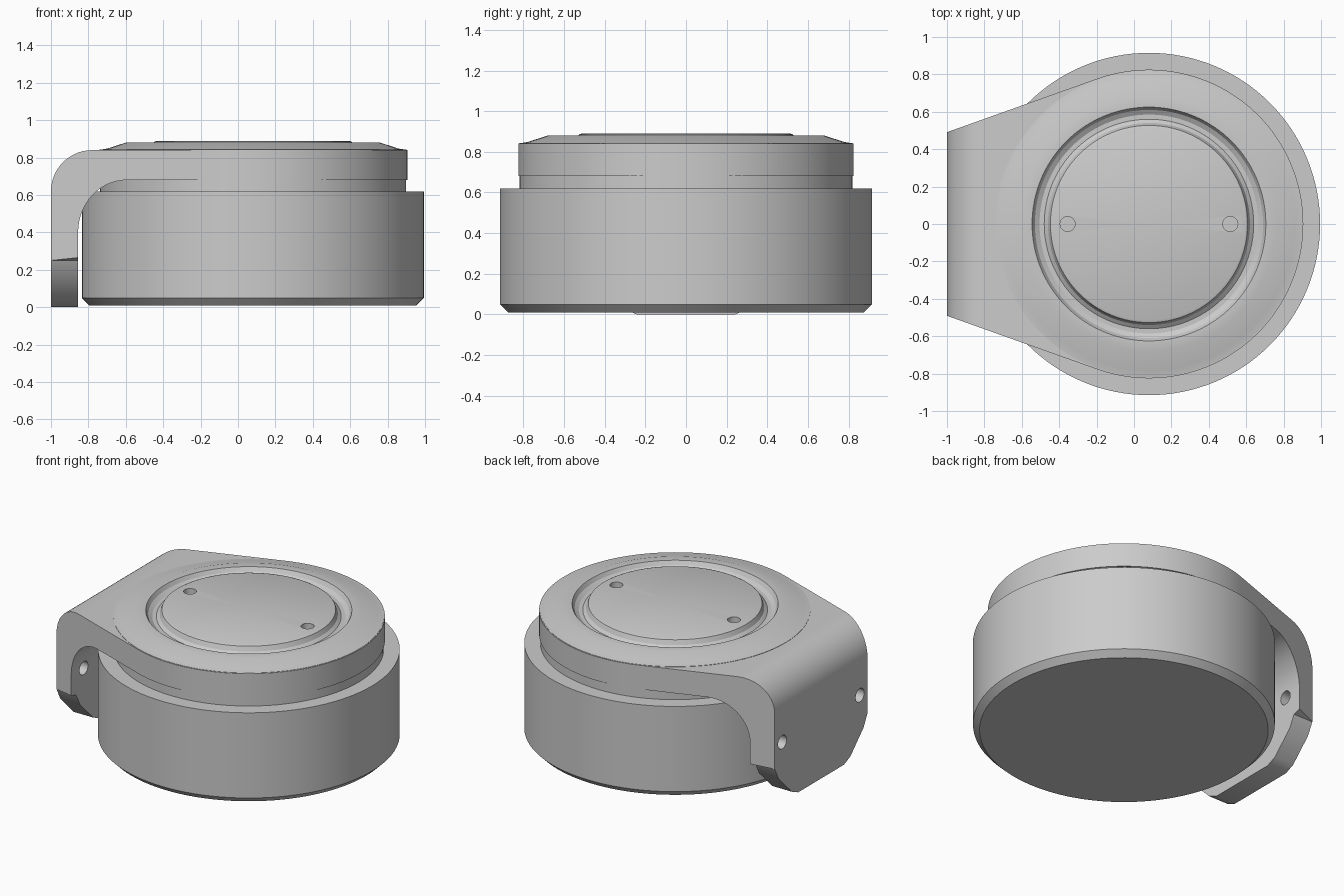
import bpy, bmesh, math
from mathutils import Vector, Matrix

if "Cube" in bpy.data.objects:
    bpy.data.objects.remove(bpy.data.objects["Cube"])

CX = 0.08   # axis of the round parts
SEG = 128


def finish(name, bm):
    bmesh.ops.recalc_face_normals(bm, faces=bm.faces)
    mesh = bpy.data.meshes.new(name)
    bm.to_mesh(mesh)
    bm.free()
    ob = bpy.data.objects.new(name, mesh)
    bpy.context.collection.objects.link(ob)
    return ob


def select(ob):
    bpy.ops.object.select_all(action="DESELECT")
    ob.select_set(True)
    bpy.context.view_layer.objects.active = ob


def smooth(ob):
    select(ob)
    bpy.ops.object.shade_smooth_by_angle(angle=math.radians(28))


def lathe(name, profile):
    """Revolve (radius, z) points around the main axis."""
    bm = bmesh.new()
    verts = [bm.verts.new((r, 0, z)) for r, z in profile]
    edges = [bm.edges.new(pair) for pair in zip(verts, verts[1:])]
    bmesh.ops.spin(bm, geom=verts + edges, cent=(0, 0, 0), axis=(0, 0, 1),
                   angle=math.tau, steps=SEG)
    bmesh.ops.remove_doubles(bm, verts=bm.verts, dist=1e-4)
    bmesh.ops.translate(bm, verts=bm.verts, vec=(CX, 0, 0))
    return finish(name, bm)


def prism(name, points, direction):
    """Extrude a closed outline along a direction."""
    bm = bmesh.new()
    face = bm.faces.new([bm.verts.new(p) for p in points])
    out = bmesh.ops.extrude_face_region(bm, geom=[face])
    moved = [v for v in out["geom"] if isinstance(v, bmesh.types.BMVert)]
    bmesh.ops.translate(bm, verts=moved, vec=direction)
    return finish(name, bm)


def arc(cx, cy, rx, ry, start, end, n):
    angles = [math.radians(start + (end - start) * i / n) for i in range(n + 1)]
    return [(cx + rx * math.cos(a), cy + ry * math.sin(a)) for a in angles]


def boolean(ob, cutter, operation):
    mod = ob.modifiers.new("cut", "BOOLEAN")
    mod.operation, mod.object, mod.solver = operation, cutter, "EXACT"
    select(ob)
    bpy.ops.object.modifier_apply(modifier=mod.name)
    bpy.data.objects.remove(cutter)


def drill(ob, centre, radius, depth, axis):
    bm = bmesh.new()
    turn = Vector((0, 0, 1)).rotation_difference(Vector(axis)).to_matrix().to_4x4()
    bmesh.ops.create_cone(bm, cap_ends=True, segments=24, radius1=radius,
                          radius2=radius, depth=depth,
                          matrix=Matrix.Translation(centre) @ turn)
    boolean(ob, finish("drill", bm), "DIFFERENCE")


# Round housing with a chamfered base
body = lathe("housing", [(0, 0.01), (0.875, 0.01), (0.915, 0.05),
                         (0.915, 0.62), (0, 0.62)])

# Neck between housing and bracket
neck = lathe("neck", [(0, 0.6), (0.818, 0.6), (0.818, 0.7), (0, 0.7)])

# Bent bracket: side profile trimmed by its plan and by its end outline
side = ([(-1, 0)] + arc(-0.78, 0.62, 0.22, 0.22, 180, 90, 14)
        + [(1, 0.84), (1, 0.68)]
        + arc(-0.595, 0.4, 0.26, 0.28, 90, 180, 16) + [(-0.855, 0)])
bracket = prism("bracket", [(x, -1, z) for x, z in side], (0, 2, 0))

R = 0.825
tip = Vector((-1.002 - CX, 0.49))
tangent = math.degrees(math.atan2(tip.y, tip.x) - math.acos(R / tip.length))
plan = arc(CX, 0, R, R, -tangent, tangent, SEG) + [(-1.002, 0.49), (-1.002, -0.49)]
boolean(bracket, prism("plan", [(x, y, -0.1) for x, y in plan], (0, 0, 1.2)),
        "INTERSECT")

half = [(0.24, -0.001), (0.31, 0.03), (0.45, 0.17), (0.49, 0.25), (1, 0.4), (1, 1)]
end = half + [(-y, z) for y, z in reversed(half)]
boolean(bracket, prism("end", [(-1.1, y, z) for y, z in end], (2.2, 0, 0)),
        "INTERSECT")

# Mounting holes through the flap
for sy in (-1, 1):
    drill(bracket, (-0.93, sy * 0.41, 0.4), 0.045, 0.3, (1, 0, 0))

# Raised cover with a rounded ring groove and a flat centre disc
cover = lathe("cover", [(0, 0.7), (0.82, 0.7), (0.82, 0.842), (0.78, 0.848),
                        (0.68, 0.88), (0.625, 0.88), (0.61, 0.855),
                        (0.585, 0.84), (0.56, 0.84), (0.54, 0.855),
                        (0.527, 0.885), (0.515, 0.89), (0, 0.89)])
for sx in (-1, 1):
    drill(cover, (CX + sx * 0.435, 0, 0.89), 0.04, 0.08, (0, 0, 1))

for part in (body, neck, bracket, cover):
    smooth(part)
